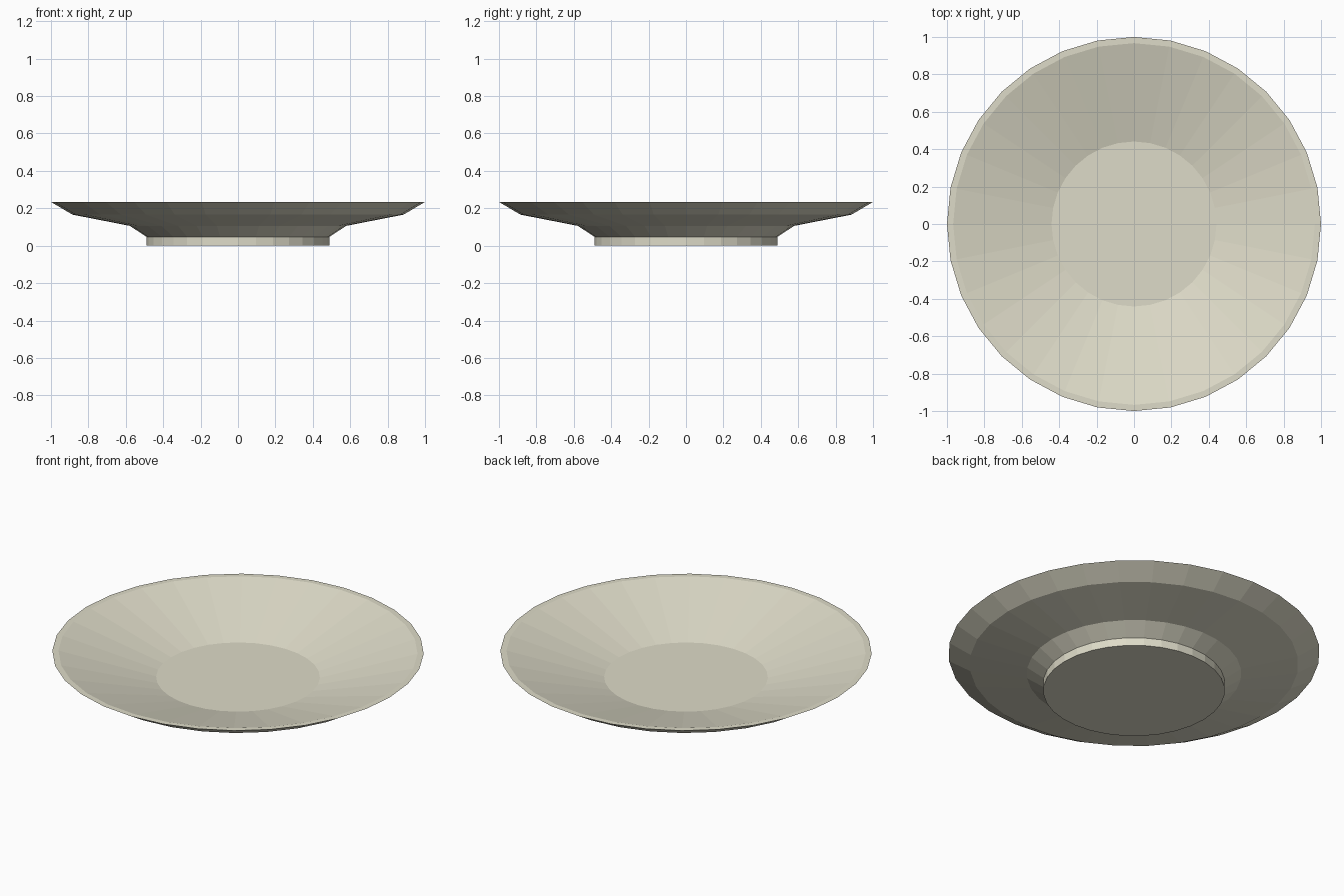
import bpy, bmesh, math

if "Cube" in bpy.data.objects:
    bpy.data.objects.remove(bpy.data.objects["Cube"])

SIDES = 32

# Half section from the underside, round the rim, to the edge of the well
PROFILE = [
    (0.489, 0.0), (0.489, 0.047),     # foot
    (0.578, 0.106), (0.885, 0.166),   # flared underside
    (1.0, 0.234), (0.967, 0.234),     # rim
    (0.441, 0.086),                   # well
]


def lathe(name, profile, sides):
    bm = bmesh.new()
    rings = []
    for r, z in profile:
        rings.append([bm.verts.new((r * math.cos(2 * math.pi * i / sides),
                                    r * math.sin(2 * math.pi * i / sides), z))
                      for i in range(sides)])
    for a, b in zip(rings, rings[1:]):
        for i in range(sides):
            j = (i + 1) % sides
            bm.faces.new((a[i], a[j], b[j], b[i]))
    # Close the underside and the well floor
    bm.faces.new(rings[0][::-1])
    bm.faces.new(rings[-1])
    bmesh.ops.recalc_face_normals(bm, faces=bm.faces)
    mesh = bpy.data.meshes.new(name)
    bm.to_mesh(mesh)
    bm.free()
    obj = bpy.data.objects.new(name, mesh)
    bpy.context.collection.objects.link(obj)
    return obj


plate = lathe("plate", PROFILE, SIDES)

# Cream glaze
glaze = bpy.data.materials.new("cream_glaze")
glaze.diffuse_color = (0.73, 0.71, 0.58, 1.0)
glaze.use_nodes = True
glaze.node_tree.nodes["Principled BSDF"].inputs["Base Color"].default_value = glaze.diffuse_color
plate.data.materials.append(glaze)
